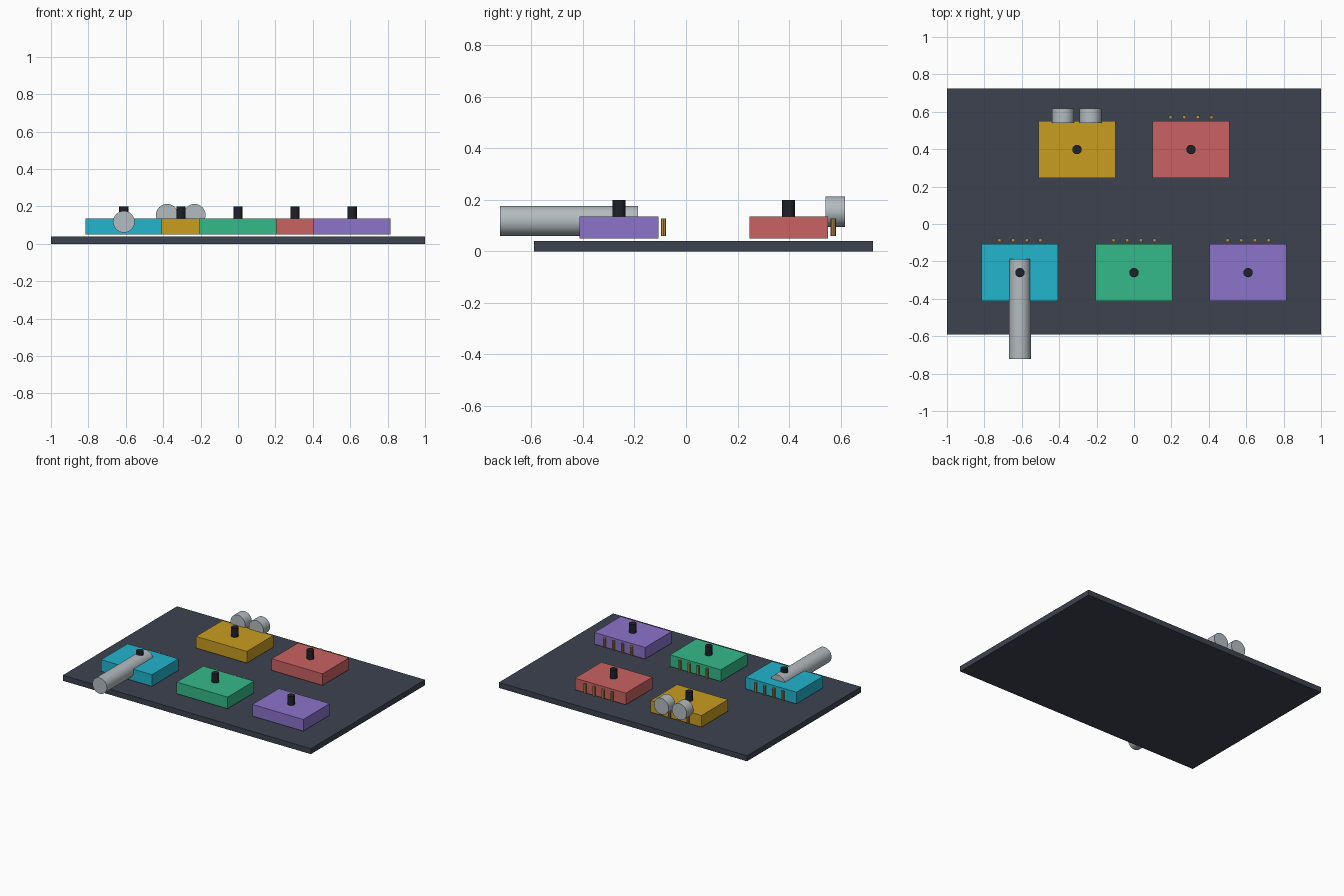
import bpy, math

if "Cube" in bpy.data.objects:
    bpy.data.objects.remove(bpy.data.objects["Cube"])


def material(name, hex_code):
    """Flat colour from an sRGB hex value."""
    m = bpy.data.materials.new(name)
    srgb = [int(hex_code[i:i + 2], 16) / 255 for i in (0, 2, 4)]
    lin = [c / 12.92 if c <= 0.04045 else ((c + 0.055) / 1.055) ** 2.4 for c in srgb]
    m.diffuse_color = (*lin, 1)
    m.use_nodes = True
    m.node_tree.nodes["Principled BSDF"].inputs["Base Color"].default_value = m.diffuse_color
    return m


SLATE = material("slate", "3D424F")
STEEL = material("steel", "B4BCC0")
BLACK = material("black", "1F2129")
BRASS = material("brass", "B8904A")


def box(name, loc, size, mat):
    bpy.ops.mesh.primitive_cube_add(size=1, location=loc)
    ob = bpy.context.object
    ob.name = name
    ob.scale = size
    bpy.ops.object.transform_apply(location=False, rotation=False, scale=True)
    ob.data.materials.append(mat)
    return ob


def cylinder(name, loc, radius, length, mat, sides, along_y=False):
    rot = (math.pi / 2, 0, 0) if along_y else (0, 0, 0)
    bpy.ops.mesh.primitive_cylinder_add(vertices=sides, radius=radius, depth=length,
                                        location=loc, rotation=rot)
    ob = bpy.context.object
    ob.name = name
    ob.data.materials.append(mat)
    bpy.ops.object.shade_smooth_by_angle(angle=math.radians(30))
    return ob


# Base board
box("base_board", (0, 0.068, 0.02), (2, 1.315, 0.04), SLATE)

# Modules: coloured case, top knob and a row of four pins behind
modules = [
    ("cyan", "22B5CD", -0.61, -0.26),
    ("green", "35BA8A", 0.0, -0.26),
    ("purple", "8B74CB", 0.61, -0.26),
    ("yellow", "CA9D20", -0.305, 0.398),
    ("red", "CB6262", 0.305, 0.398),
]
for name, colour, x, y in modules:
    box(name + "_case", (x, y, 0.093), (0.41, 0.305, 0.085), material(name, colour))
    cylinder(name + "_knob", (x, y, 0.165), 0.025, 0.07, BLACK, 16)
    for i in range(4):
        cylinder(f"{name}_pin_{i + 1}", (x + (i - 1.5) * 0.073, y + 0.173, 0.093),
                 0.0102, 0.067, BRASS, 8)

# Long tube over the front-left module
cylinder("long_tube", (-0.61, -0.4545, 0.118), 0.058, 0.535, STEEL, 32, True)

# Pair of short barrels behind the yellow module
for side, dx in (("left", -0.0735), ("right", 0.0735)):
    cylinder(side + "_barrel", (-0.306 + dx, 0.579, 0.154), 0.059, 0.077, STEEL, 32, True)
